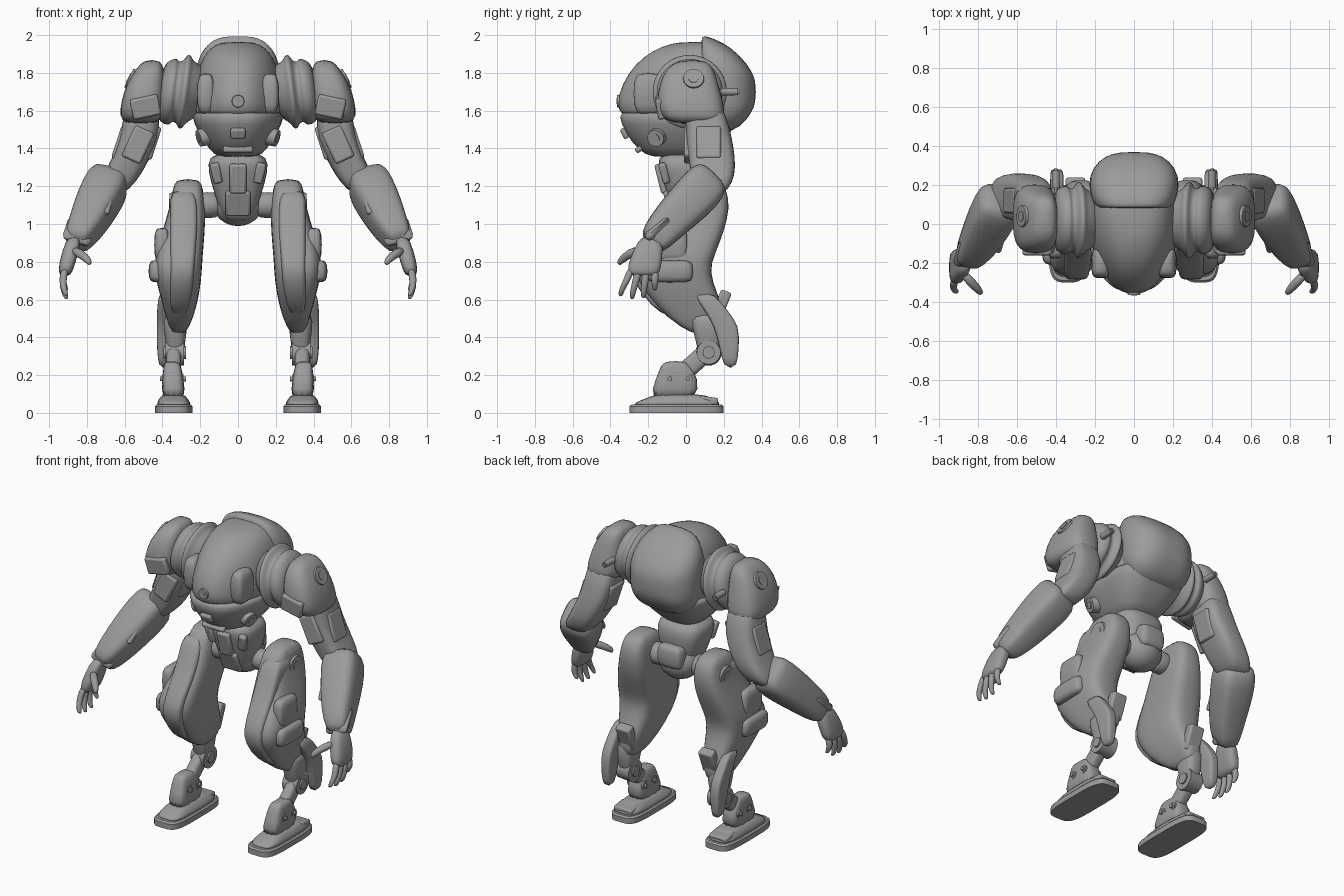
import bpy, bmesh, math
from mathutils import Vector, Matrix

cube = bpy.data.objects.get("Cube")
if cube:
    bpy.data.objects.remove(cube, do_unlink=True)

X, Y, Z = Vector((1, 0, 0)), Vector((0, 1, 0)), Vector((0, 0, 1))
GREY = (.33, .33, .33, 1)
grey = bpy.data.materials.new("armour_grey")
grey.use_nodes = True
grey.diffuse_color = GREY
shader = next(node for node in grey.node_tree.nodes if node.type == "BSDF_PRINCIPLED")
shader.inputs["Base Color"].default_value = GREY
shader.inputs["Roughness"].default_value = .6


def finish(name, bm, pair, subdivide=False, bevel=0):
    """Turn a bmesh into a named, shaded object, mirrored when it is a pair."""
    bmesh.ops.recalc_face_normals(bm, faces=bm.faces)
    mesh = bpy.data.meshes.new(name)
    bm.to_mesh(mesh)
    bm.free()
    mesh.materials.append(grey)
    obj = bpy.data.objects.new(name, mesh)
    bpy.context.collection.objects.link(obj)
    if subdivide:
        mesh.polygons.foreach_set("use_smooth", [True] * len(mesh.polygons))
        modifier = obj.modifiers.new("Subdivision", "SUBSURF")
        modifier.levels = modifier.render_levels = True
    else:
        bpy.ops.object.select_all(action="DESELECT")
        obj.select_set(True)
        bpy.context.view_layer.objects.active = obj
        bpy.ops.object.shade_smooth_by_angle(angle=math.radians(35))
    if bevel:
        modifier = obj.modifiers.new("Bevel", "BEVEL")
        modifier.width, modifier.segments = bevel, 2
    if pair:
        obj.modifiers.new("Mirror", "MIRROR").use_mirror_merge = False


def span(z, left, right, front, back):
    """Horizontal ring given by its extents."""
    return ((left + right) / 2, (front + back) / 2, z, (right - left) / 2, (back - front) / 2)


def centred(z, half_width, front, back):
    """Horizontal ring that straddles the middle of the body."""
    return span(z, -half_width, half_width, front, back)


def signed_power(value, exponent):
    return math.copysign(abs(value) ** exponent, value)


def loft(name, rings, normal=Z, power=3, segments=16, taper=0, subdivide=True, pair=False):
    """Skin superellipse rings (centre x, y, z, radius, radius) into a closed body."""
    normal = Vector(normal).normalized()
    across = Y if abs(normal.x) > .9 else X
    across = (across - normal * across.dot(normal)).normalized()
    along = normal.cross(across)
    bm = bmesh.new()
    loops = []
    for *centre, across_radius, along_radius in rings:
        loop = []
        for index in range(segments):
            angle = math.tau * (index + .5) / segments
            cosine, sine = math.cos(angle), math.sin(angle)
            narrowing = 1 - taper * max(0, -sine)
            side = signed_power(cosine, 2 / power) * across_radius * narrowing
            depth = signed_power(sine, 2 / power) * along_radius
            loop.append(bm.verts.new(Vector(centre) + across * side + along * depth))
        loops.append(loop)
    for low, high in zip(loops, loops[1:]):
        for index in range(segments):
            bm.faces.new((low[index - 1], low[index], high[index], high[index - 1]))
    bm.faces.new(loops[0])
    bm.faces.new(loops[-1])
    finish(name, bm, pair, subdivide)


def pod(name, bottom, top, left, right, front, back, inset=.02, pair=True):
    """Softly pillowed armour pod whose lower and upper rims are drawn in."""
    rim = (left + inset, right - inset, front + inset, back - inset)
    body = (left, right, front, back)
    loft(name, [span(bottom, *rim), span(bottom + inset, *body),
                span(top - inset, *body), span(top, *rim)], power=4, pair=pair)


def disc(name, centre, axis, radius, depth, pair=True):
    """Round cap with a smaller raised hub."""
    bm = bmesh.new()
    turn = Vector(axis).to_track_quat("Z", "Y").to_matrix().to_4x4()
    for rim, height in ((radius, depth), (radius / 2, depth * 1.2)):
        bmesh.ops.create_cone(bm, cap_ends=True, segments=24, radius1=rim, radius2=rim * .9,
                              depth=height, matrix=Matrix.Translation(centre) @ turn)
    finish(name, bm, pair)


def block(name, centre, size, tilt=(0, 0, 0), pair=True, bevel=.012):
    """Bevelled box, tilted by degrees about x, y and z."""
    bm = bmesh.new()
    bmesh.ops.create_cube(bm, size=1)
    turn = Matrix.Identity(4)
    for angle, axis in zip(tilt, "XYZ"):
        turn = Matrix.Rotation(math.radians(angle), 4, axis) @ turn
    bm.transform(Matrix.Translation(centre) @ turn @ Matrix.Diagonal((*size, 1)))
    finish(name, bm, pair, bevel=bevel)


# Torso: domed upper hull, jaw-like lower hull and hooded back
loft("upper_hull", [centred(1.55, .23, -.33, .28), centred(1.6, .235, -.36, .3),
                    centred(1.68, .235, -.365, .32), centred(1.8, .22, -.31, .3),
                    centred(1.89, .19, -.225, .27), centred(1.94, .14, -.13, .2),
                    centred(1.965, .08, -.04, .15)], segments=24, power=2.5, taper=.3)
loft("lower_hull", [centred(1.35, .11, -.19, .1), centred(1.39, .15, -.25, .14),
                    centred(1.48, .215, -.325, .24), centred(1.58, .255, -.36, .3),
                    centred(1.6, .23, -.34, .3)], segments=24, taper=.3)
loft("back_hood", [(0, .08, 1.77, .18, .22), (0, .085, 1.76, .205, .245), (0, .2, 1.72, .24, .245),
                   (0, .29, 1.7, .215, .19), (0, .35, 1.7, .15, .11), (0, .37, 1.7, .07, .05)],
     normal=Y, segments=24)
disc("nose_sensor", (0, -.355, 1.65), -Y, .035, .02, pair=False)
block("chin_vent", (0, -.325, 1.48), (.08, .03, .06), (25, 0, 0), pair=False)
block("chin_plate", (0, -.25, 1.395), (.16, .04, .03), (35, 0, 0), pair=False)
disc("jaw_joint", (.185, -.155, 1.46), (1, -.3, -.3), .05, .05)
pod("cheek_panel", 1.58, 1.8, .12, .22, -.28, -.12, inset=.03)

# Waist, with a ball joint and tail plate behind
loft("waist", [centred(1.01, .06, -.03, .08), centred(1.05, .09, -.07, .1),
               centred(1.23, .15, -.125, .15), centred(1.32, .165, -.155, .15),
               centred(1.38, .14, -.14, .12)])
block("belly_plate", (0, -.13, 1.24), (.09, .04, .16), (14, 0, 0), pair=False)
block("groin_plate", (0, -.08, 1.11), (.13, .04, .14), (22, 0, 0), pair=False)
block("belly_rib", (.115, -.115, 1.27), (.05, .04, .11), (14, 12, 0))
ball_angles = [math.radians(angle) for angle in range(-75, 90, 30)]
loft("pelvis_ball", [(.14 * math.sin(angle), .06, 1.11, .13 * math.cos(angle), .13 * math.cos(angle))
                     for angle in ball_angles], normal=X, power=2)
pod("tail_plate", 1.09, 1.24, -.09, .09, .08, .2, pair=False)
loft("hip_axle", [(x, .05, 1.1, .07, .07) for x in (.08, .16, .24)], normal=X, power=2, pair=True)

# Shoulders: flanged collar and rounded pad
collar_profile = ((.17, .13), (.26, .16), (.27, .2), (.295, .2), (.305, .165),
                  (.335, .16), (.34, .18), (.37, .175), (.42, .15))
loft("shoulder_collar", [(x, .02, 1.7, radius, radius) for x, radius in collar_profile],
     normal=(1, 0, .12), power=2, segments=24, pair=True)
disc("shoulder_pin", (.4, .23, 1.7), Y, .02, .09)
loft("shoulder_pad", [span(1.53, .43, .6, -.08, .19), span(1.57, .395, .63, -.14, .21),
                      span(1.65, .385, .62, -.16, .2), span(1.75, .385, .59, -.14, .17),
                      span(1.82, .39, .54, -.11, .15), span(1.87, .41, .5, -.04, .11)], pair=True)
disc("shoulder_bolt", (.563, .04, 1.765), (1, 0, .5), .06, .035)
block("shoulder_guard", (.49, -.135, 1.62), (.15, .04, .11), (8, 12, 0))

# Arms
loft("upper_arm", [span(1.66, .42, .6, -.02, .19), span(1.5, .41, .615, 0, .235),
                   span(1.4, .44, .645, 0, .255), span(1.3, .49, .69, .02, .265),
                   span(1.22, .54, .74, .03, .25), span(1.15, .61, .75, .05, .2)],
     power=3.5, pair=True)
block("arm_plate", (.53, .01, 1.42), (.11, .04, .18), (0, -25, 0))
for label, x in (("inner", .45), ("outer", .625)):
    block(label + "_arm_plate", (x, .12, 1.43), (.04, .13, .18), (0, -18, 0))
loft("forearm", [(.68, .14, 1.26, .08, .08), (.685, .115, 1.22, .12, .125),
                 (.74, .02, 1.12, .115, .12), (.79, -.08, 1.02, .1, .105),
                 (.835, -.15, .94, .08, .09), (.865, -.19, .89, .055, .07)],
     normal=(.5, -1, -1), power=3.5, pair=True)
disc("elbow_bolt", (.79, .06, 1.18), (1, .2, .3), .04, .04)
block("forearm_panel", (.725, -.08, 1.11), (.12, .03, .15), (-42, 0, 18))
block("forearm_cuff", (.84, -.15, .96), (.155, .165, .05), (43, -18, 0), bevel=.03)

# Hands: palm, four fanned fingers and a thumb
loft("palm", [span(.94, .83, .9, -.24, -.13), span(.86, .84, .93, -.28, -.12),
              span(.78, .865, .95, -.31, -.13), span(.72, .885, .95, -.31, -.14)], pair=True)
for finger, root, spread, end in (("index", -.29, -.055, .615), ("middle", -.25, -.035, .6),
                                  ("ring", -.21, -.015, .605), ("little", -.165, 0, .645)):
    joints = ((.915, .77, 0, .024), (.93, .7, .4, .021),
              (.92, end + .03, 1, .017), (.905, end, 1, .012))
    loft(finger + "_finger", [(x, root + spread * bend, z, radius, radius)
                              for x, z, bend, radius in joints], power=2, segments=8, pair=True)
loft("thumb", [(.88, -.25, .87, .03, .03), (.8, -.335, .82, .024, .024),
               (.78, -.36, .785, .014, .014)], normal=(-1, -1, -1), power=2, segments=8, pair=True)

# Thighs, sweeping forward to the knee and back to the hock
thigh_rings = ((1.24, .2, .33, .01, .16), (1.19, .185, .345, -.06, .22), (1.08, .17, .365, -.1, .235),
               (.95, .175, .405, -.17, .2), (.84, .185, .44, -.25, .155), (.75, .19, .445, -.28, .125),
               (.64, .2, .42, -.23, .165), (.5, .235, .38, -.1, .22), (.41, .28, .35, .04, .17))
loft("thigh", [span(*ring) for ring in thigh_rings], power=3.5, pair=True)
loft("thigh_guard", [span(z, inner + .04, .36, front - .02, front + .15)
                     for z, inner, outer, front, back in thigh_rings[1:-1]], power=5, pair=True)
pod("thigh_pod", .8, .98, .36, .445, -.18, .01)
pod("knee_pod", .69, .81, .37, .475, -.21, .04)
disc("hip_cap", (.352, .09, 1.1), X, .07, .02)

# Shins, hock spurs and ankles
loft("calf_spur", [span(.64, .37, .42, .03, .15), span(.54, .36, .43, .1, .22),
                   span(.46, .36, .43, .15, .285), span(.34, .365, .43, .18, .28),
                   span(.235, .37, .42, .2, .27)], power=5, pair=True)
block("calf_panel", (.3, .185, .57), (.1, .06, .16), (-22, 0, 0))
loft("shin", [span(.54, .26, .4, 0, .2), span(.44, .27, .395, .04, .2), span(.27, .29, .37, .07, .17)],
     pair=True)
disc("hock_joint", (.335, .12, .32), X, .07, .1)
loft("ankle_link", [(.34, .14 - step, .35 - step * .9, .04, .05) for step in (0, .06, .12, .18)],
     normal=(0, -1, -.9), pair=True)
loft("ankle", [span(.275, .315, .385, -.11, 0), span(.25, .3, .395, -.135, .02),
               span(.19, .29, .4, -.155, .065), span(.06, .27, .41, -.21, .07)], power=4, pair=True)
for label, y in (("front", -.085), ("rear", .01)):
    disc(label + "_ankle_bolt", (.345, y, .18), X, .027, .115)

# Feet: flat sole with a sloping upper
loft("sole", [span(z, .24 + inset, .44 - inset, inset - .3, .2 - inset)
              for z, inset in ((0, 0), (.035, 0), (.045, .01))],
     power=4, segments=32, subdivide=False, pair=True)
loft("foot_upper", [span(.03, .25, .43, -.285, .185), span(.055, .25, .43, -.28, .185),
                    span(.08, .27, .415, -.2, .14), span(.1, .285, .4, -.17, .09)],
     power=4, pair=True)
block("heel_block", (.345, .12, .065), (.13, .1, .04), (-8, 0, 0))
